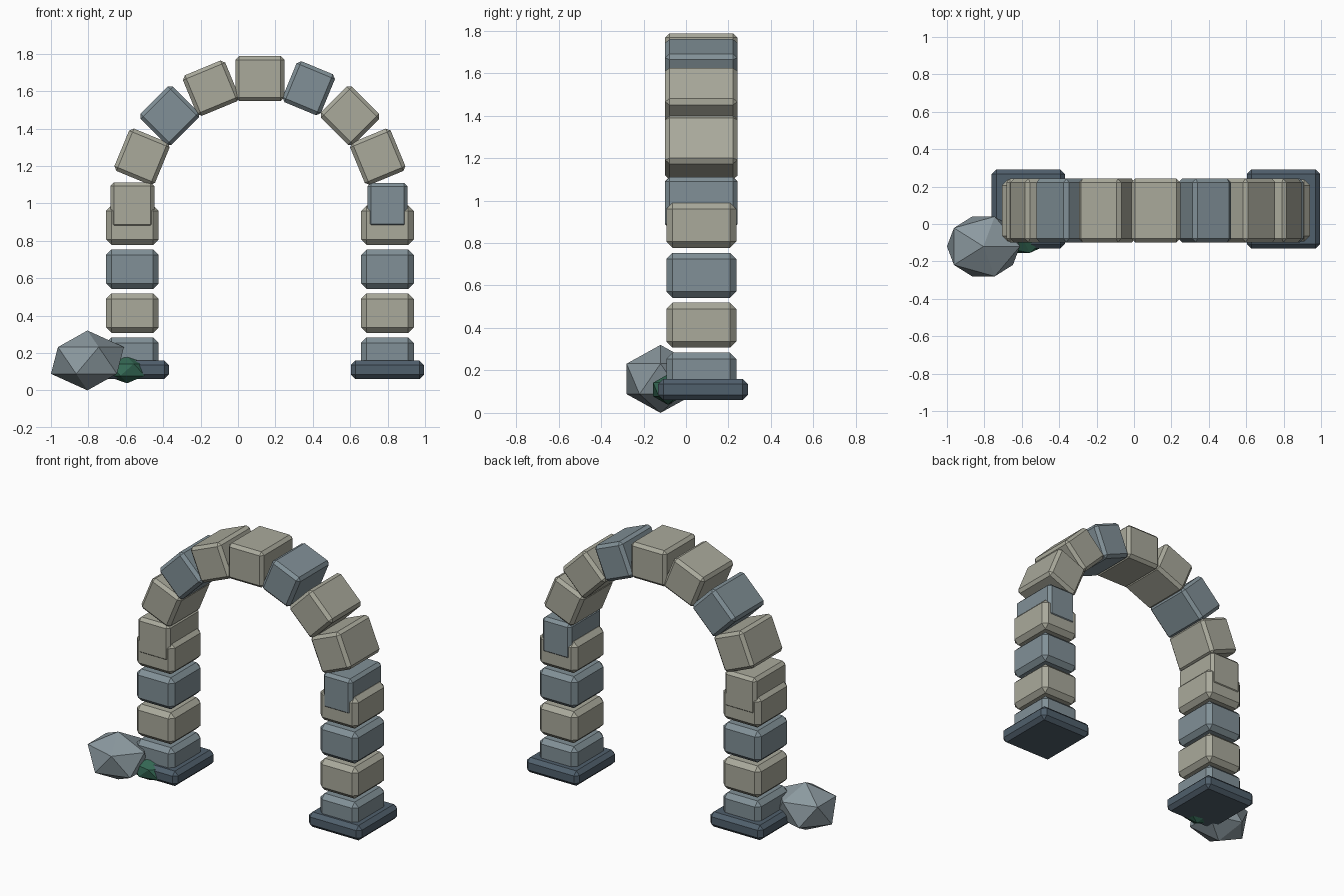
import bpy, math

if "Cube" in bpy.data.objects:
    bpy.data.objects.remove(bpy.data.objects["Cube"])


def material(name, rgb):
    m = bpy.data.materials.new(name)
    m.diffuse_color = (*rgb, 1)
    m.use_nodes = True
    m.node_tree.nodes["Principled BSDF"].inputs["Base Color"].default_value = m.diffuse_color
    return m


SAND = material("sandstone", (0.40, 0.40, 0.33))
SLATE = material("slate", (0.22, 0.28, 0.31))
DARK = material("dark_slate", (0.08, 0.115, 0.15))
ROCK = material("rock_grey", (0.26, 0.32, 0.35))
MOSS = material("moss_green", (0.035, 0.14, 0.09))


def block(name, loc, size, bevel, mat, tilt=0):
    """Box with a one-segment chamfer on every edge."""
    bpy.ops.mesh.primitive_cube_add(size=1, location=loc)
    o = bpy.context.object
    o.name = name
    o.scale = size
    bpy.ops.object.transform_apply(location=False, rotation=False, scale=True)
    o.rotation_euler.y = tilt
    b = o.modifiers.new("chamfer", 'BEVEL')
    b.width = bevel
    b.segments = 1
    b.limit_method = 'NONE'
    o.data.materials.append(mat)


def stone(name, loc, radii, mat):
    """Faceted twenty-sided stone."""
    bpy.ops.mesh.primitive_ico_sphere_add(subdivisions=1, radius=1, location=loc)
    o = bpy.context.object
    o.name = name
    o.scale = radii
    o.data.materials.append(mat)


CX, CY, SPRING, RADIUS = 0.117, 0.072, 0.99, 0.682

# Pillars: plinth plus four stacked blocks each
for side, s in (("left", -1), ("right", 1)):
    x = CX + s * RADIUS
    block(f"{side}_plinth", (x, 0.08, 0.11), (0.392, 0.424, 0.10), 0.025, DARK)
    for i in range(4):
        block(f"{side}_pillar_block_{i + 1}", (x, CY, 0.178 + 0.235 * i),
              (0.282, 0.33, 0.212), 0.03, SAND if i % 2 else SLATE)

# Arch: nine blocks from right to left over a half circle (tangential, radial)
sizes = {0: (0.24, 0.215), 3: (0.222, 0.237), 4: (0.262, 0.24)}
for i in range(9):
    a = math.pi * i / 8
    tang, rad = sizes.get(i, (0.245, 0.235))
    block(f"arch_block_{i + 1}",
          (CX + RADIUS * math.cos(a), CY, SPRING + 0.677 * math.sin(a)),
          (tang, 0.34, rad), 0.02, SAND if i % 3 else SLATE, math.pi / 2 - a)

# Loose boulder and moss clump at the left foot
stone("boulder", (-0.805, -0.12, 0.16), (0.218, 0.188, 0.16), ROCK)
stone("moss_clump", (-0.593, -0.085, 0.11), (0.13, 0.082, 0.072), MOSS)
